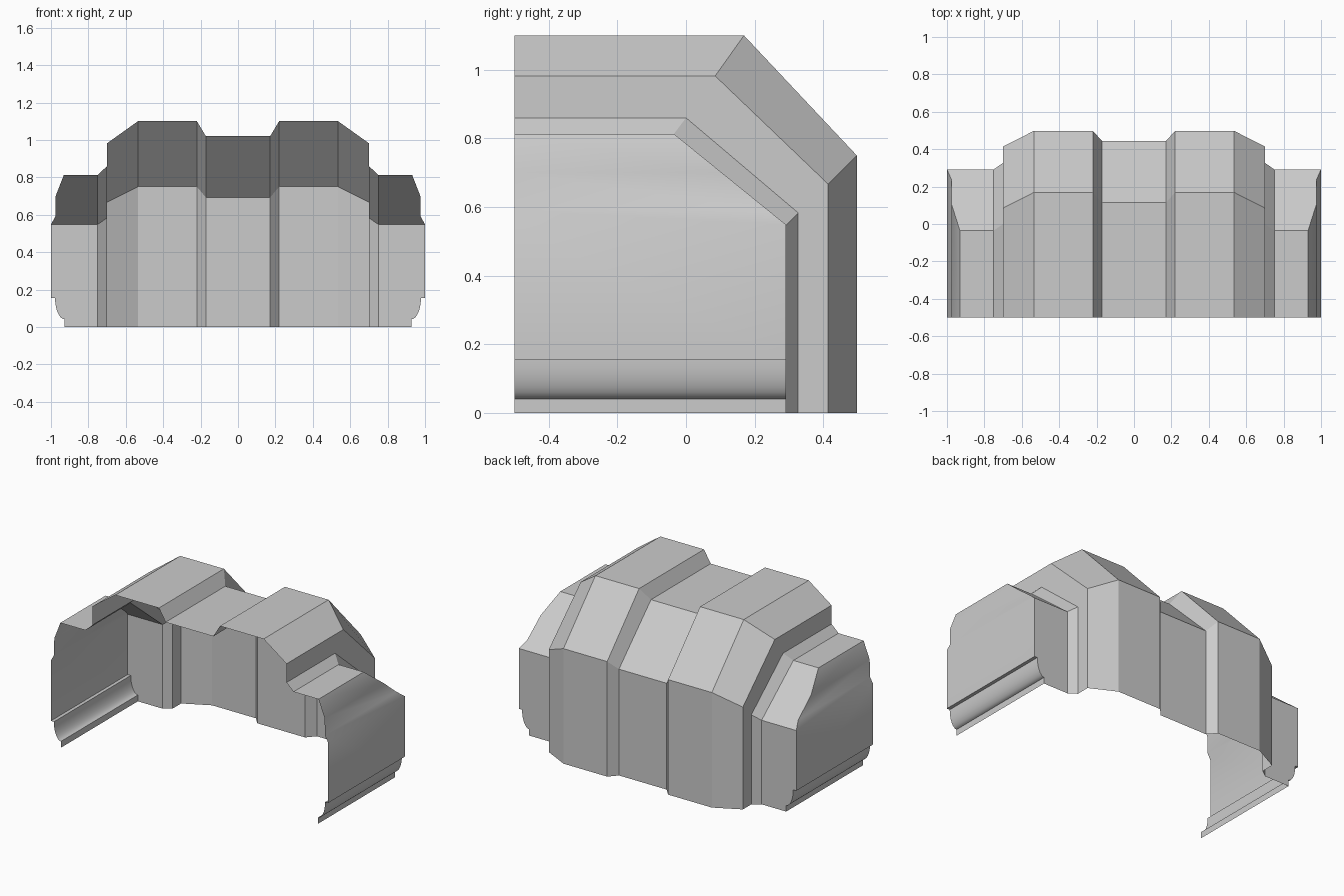
import bpy, bmesh, math

cube = bpy.data.objects.get("Cube")
if cube:
    bpy.data.objects.remove(cube)

# One plain grey for the whole shell
grey = bpy.data.materials.new("light grey")
grey.use_nodes = True
colour = (0.6, 0.6, 0.6, 1)
grey.diffuse_color = colour
grey.node_tree.nodes["Principled BSDF"].inputs["Base Color"].default_value = colour

FRONT = -0.5


def make_object(name, faces):
    """Build welded faces for the left half and mirror them across x."""
    bm = bmesh.new()
    for points in faces:
        bm.faces.new([bm.verts.new(p) for p in points])
    bmesh.ops.remove_doubles(bm, verts=bm.verts[:], dist=0.0005)
    mesh = bpy.data.meshes.new(name)
    bm.to_mesh(mesh)
    bm.free()
    mesh.materials.append(grey)
    obj = bpy.data.objects.new(name, mesh)
    bpy.context.collection.objects.link(obj)
    mirror = obj.modifiers.new("mirror", 'MIRROR')
    mirror.use_clip = True
    return obj


def strip(a, b):
    """Quads between two paths with the same number of points."""
    return [(a[i], b[i], b[i + 1], a[i + 1]) for i in range(len(a) - 1)]


# Hood and back: each rib runs along the roof, down the slope and down the wall
# (x, roof height, roof end y, wall y, wall top)
ribs = [
    (0.0, 1.02, 0.115, 0.445, 0.693),
    (0.172, 1.02, 0.115, 0.445, 0.693),
    (0.22, 1.10, 0.169, 0.498, 0.75),
    (0.535, 1.10, 0.169, 0.498, 0.75),
    (0.70, 0.982, 0.085, 0.414, 0.667),
    (0.70, 0.86, 0.0, 0.327, 0.583),
    (0.75, 0.813, -0.035, 0.292, 0.548),
]
paths = [[(x, FRONT, top), (x, bend, top), (x, wall, low), (x, wall, 0)]
         for x, top, bend, wall, low in ribs]
make_object("hood", [f for a, b in zip(paths, paths[1:]) for f in strip(a, b)])

# Side wall: outer profile from the shoulder down to the rounded foot
inner, TOP, BEND, WALL, LOW = ribs[-1]
upper = [(0.931, TOP), (0.975, 0.70), (0.977, 0.59), (1.0, LOW)]
lower = [(1.0, 0.155), (0.978, 0.155)]
for k in range(1, 9):
    t = k / 8 * math.pi / 2
    lower.append((0.927 + 0.051 * math.cos(t), 0.155 - 0.114 * math.sin(t)))
lower.append((0.927, 0))


def back_point(x, z):
    """Where the profile meets the slope or the back wall."""
    t = min(1, (TOP - z) / (TOP - LOW))
    return (x, BEND + (WALL - BEND) * t, z)


profile = upper + lower
front_edge = [(x, FRONT, z) for x, z in profile]
back_edge = [back_point(x, z) for x, z in profile]
side = make_object("side_wall", [(front_edge[i], front_edge[i + 1], back_edge[i + 1], back_edge[i])
                                 for i in range(len(profile) - 1)])
bpy.ops.object.select_all(action='DESELECT')
side.select_set(True)
bpy.context.view_layer.objects.active = side
bpy.ops.object.shade_smooth_by_angle(angle=math.radians(40))

# Shoulder: flat roof, sloped panel and back wall beside the hood
n = len(upper)
make_object("shoulder", [
    [(inner, FRONT, TOP), front_edge[0], back_edge[0], (inner, BEND, TOP)],
    [(inner, BEND, TOP)] + back_edge[:n] + [(inner, WALL, LOW)],
    [(inner, WALL, LOW)] + back_edge[n - 1:] + [(inner, WALL, 0)],
])
